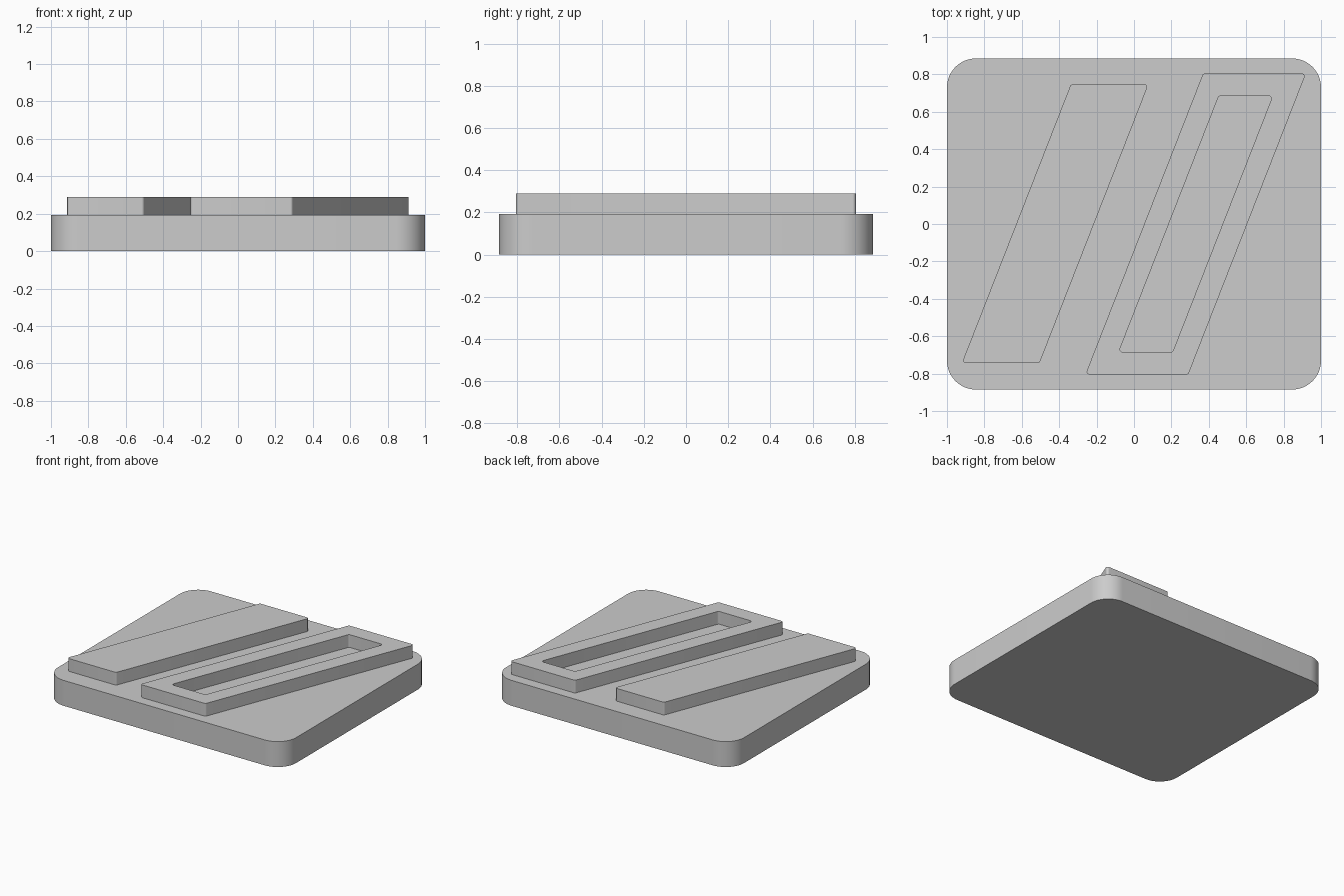
import bpy
import bmesh
import math
from mathutils import Vector

cube = bpy.data.objects.get("Cube")
if cube:
    bpy.data.objects.remove(cube, do_unlink=True)

BASE_TOP = 0.193
BAR_TOP = 0.29
SLANT = 0.391  # sideways shift per unit of depth

gray = bpy.data.materials.new("plain_gray")
gray.use_nodes = True
color = (0.604, 0.604, 0.604, 1)
gray.diffuse_color = color
gray.node_tree.nodes["Principled BSDF"].inputs["Base Color"].default_value = color


def slanted(x, width, y0, y1):
    """Parallelogram corners, counter-clockwise from the front left."""
    shift = SLANT * (y1 - y0)
    return [Vector(p) for p in ((x, y0, 0), (x + width, y0, 0),
                                (x + width + shift, y1, 0), (x + shift, y1, 0))]


def rounded(corners, radius, steps):
    """Replace every corner by a tangent arc."""
    points = []
    for i, p in enumerate(corners):
        u = (corners[i - 1] - p).normalized()
        v = (corners[(i + 1) % len(corners)] - p).normalized()
        half = u.angle(v) / 2
        center = p + (u + v).normalized() * radius / math.sin(half)
        reach = radius / math.tan(half)
        start = (p + u * reach - center).normalized()
        end = (p + v * reach - center).normalized()
        points += [center + start.slerp(end, s / steps) * radius
                   for s in range(steps + 1)]
    return points


def prism(name, outline, z0, z1, hole=None):
    """Extrude an outline, optionally with a matching through hole."""
    bm = bmesh.new()

    def loop(points, z):
        return [bm.verts.new((p.x, p.y, z)) for p in points]

    def bridge(a, b):
        for i in range(len(a)):
            j = (i + 1) % len(a)
            bm.faces.new((a[i], a[j], b[j], b[i]))

    low, high = loop(outline, z0), loop(outline, z1)
    bridge(low, high)
    if hole:
        hole_low, hole_high = loop(hole, z0), loop(hole, z1)
        bridge(hole_high, hole_low)
        bridge(high, hole_high)
        bridge(hole_low, low)
    else:
        bm.faces.new(high)
        bm.faces.new(low[::-1])
    bmesh.ops.recalc_face_normals(bm, faces=bm.faces)
    mesh = bpy.data.meshes.new(name)
    bm.to_mesh(mesh)
    bm.free()
    mesh.materials.append(gray)
    obj = bpy.data.objects.new(name, mesh)
    bpy.context.collection.objects.link(obj)
    bpy.ops.object.select_all(action="DESELECT")
    obj.select_set(True)
    bpy.context.view_layer.objects.active = obj
    bpy.ops.object.shade_smooth_by_angle(angle=math.radians(30))


# Rounded base plate
base = [Vector((x, y, 0)) for x, y in ((-1, -0.885), (1, -0.885), (1, 0.885), (-1, 0.885))]
prism("base_plate", rounded(base, 0.155, 16), 0, BASE_TOP)

# Solid slanted bar
prism("solid_bar", rounded(slanted(-0.92, 0.415, -0.743, 0.747), 0.015, 6),
      BASE_TOP, BAR_TOP)

# Slanted frame with an open slot down to the plate
prism("slotted_bar", rounded(slanted(-0.26, 0.55, -0.805, 0.805), 0.015, 6),
      BASE_TOP, BAR_TOP,
      rounded(slanted(-0.082, 0.288, -0.685, 0.685), 0.015, 6))
